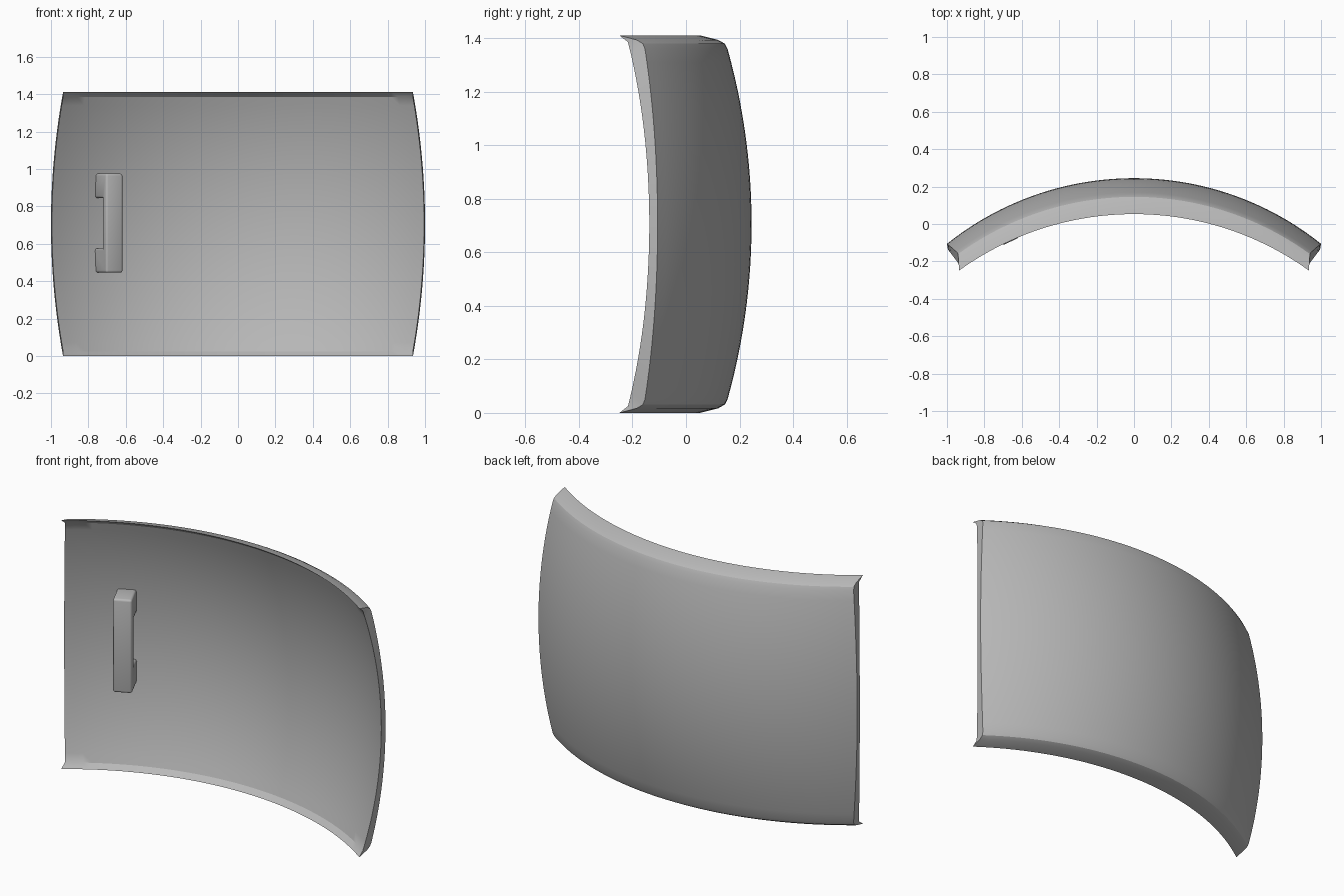
import bpy, bmesh, math

if "Cube" in bpy.data.objects:
    bpy.data.objects.remove(bpy.data.objects["Cube"])

MID, HALF = 0.705, 0.705
grey = bpy.data.materials.new("plain grey")
grey.diffuse_color = (0.48, 0.48, 0.48, 1)
grey.use_nodes = True
grey.node_tree.nodes["Principled BSDF"].inputs["Base Color"].default_value = grey.diffuse_color


def finish(name, bm, angle, bevel=0):
    bmesh.ops.remove_doubles(bm, verts=bm.verts, dist=1e-5)
    bmesh.ops.recalc_face_normals(bm, faces=bm.faces)
    me = bpy.data.meshes.new(name)
    bm.to_mesh(me)
    bm.free()
    me.materials.append(grey)
    ob = bpy.data.objects.new(name, me)
    bpy.context.collection.objects.link(ob)
    bpy.ops.object.select_all(action='DESELECT')
    ob.select_set(True)
    bpy.context.view_layer.objects.active = ob
    if bevel:
        mod = ob.modifiers.new("rounded", 'BEVEL')
        mod.width, mod.segments = bevel, 3
        bpy.ops.object.modifier_apply(modifier="rounded")
    bpy.ops.object.shade_smooth_by_angle(angle=math.radians(angle))
    return ob


def arc(y_mid, radius, t):
    return y_mid - radius + math.sqrt(radius**2 - t**2)


# Shield cross-section: (y, height from the middle); both lists start and end at the rim tip
def section(lead, y_mid, radius, t_end, total):
    n = total - 2 * len(lead)
    pts = list(lead)
    for i in range(n):
        t = t_end * (1 - 2 * i / (n - 1))
        pts.append((arc(y_mid, radius, t), t))
    return pts + [(y, -t) for y, t in reversed(lead)]


tip = (0.053, HALF)
outer = section([tip, (0.12, 0.688), (0.145, 0.674)], 0.245, 2.43, 0.655, 33)
inner = section([tip], 0.21, 1.91, 0.68, 33)

# Curved shield plate: sweep both skins sideways round a large arc, then close the ends
bm = bmesh.new()
COLS, SWEEP = 48, 1.6


def skin(pts, inset):
    grid = []
    for i in range(COLS + 1):
        u = -1 + 2 * i / COLS
        col = []
        for y, t in pts:
            edge = 0 if abs(t) == HALF else inset
            x = u * (1 - 0.06 * (t / 0.68)**2 - edge)
            col.append(bm.verts.new((x, arc(y, SWEEP, x), MID + t)))
        grid.append(col)
    for a, b in zip(grid, grid[1:]):
        for j in range(len(pts) - 1):
            bm.faces.new((a[j], b[j], b[j + 1], a[j + 1]))
    return grid


g_out, g_in = skin(outer, 0), skin(inner, 0.005)
for c in (0, COLS):
    for j in range(len(outer) - 1):
        bm.faces.new((g_out[c][j], g_out[c][j + 1], g_in[c][j + 1], g_in[c][j]))
finish("shield_plate", bm, 30)

# Grip handle: C-shaped profile, standing off the inner face along the local normal
bm = bmesh.new()
profile = [(0, .445), (.16, .445), (.16, .575), (.05, .575),
           (.05, .845), (.16, .845), (.16, .975), (0, .975)]
ca, sa = math.cos(math.radians(25)), math.sin(math.radians(25))
verts = [bm.verts.new((-.705 - sa * d, -.115 + ca * d, z)) for d, z in profile]
face = bm.faces.new(verts)
ext = bmesh.ops.extrude_face_region(bm, geom=[face])
moved = [v for v in ext['geom'] if isinstance(v, bmesh.types.BMVert)]
bmesh.ops.translate(bm, verts=moved, vec=(ca * .1, sa * .1, 0))
finish("grip_handle", bm, 40, 0.012)
